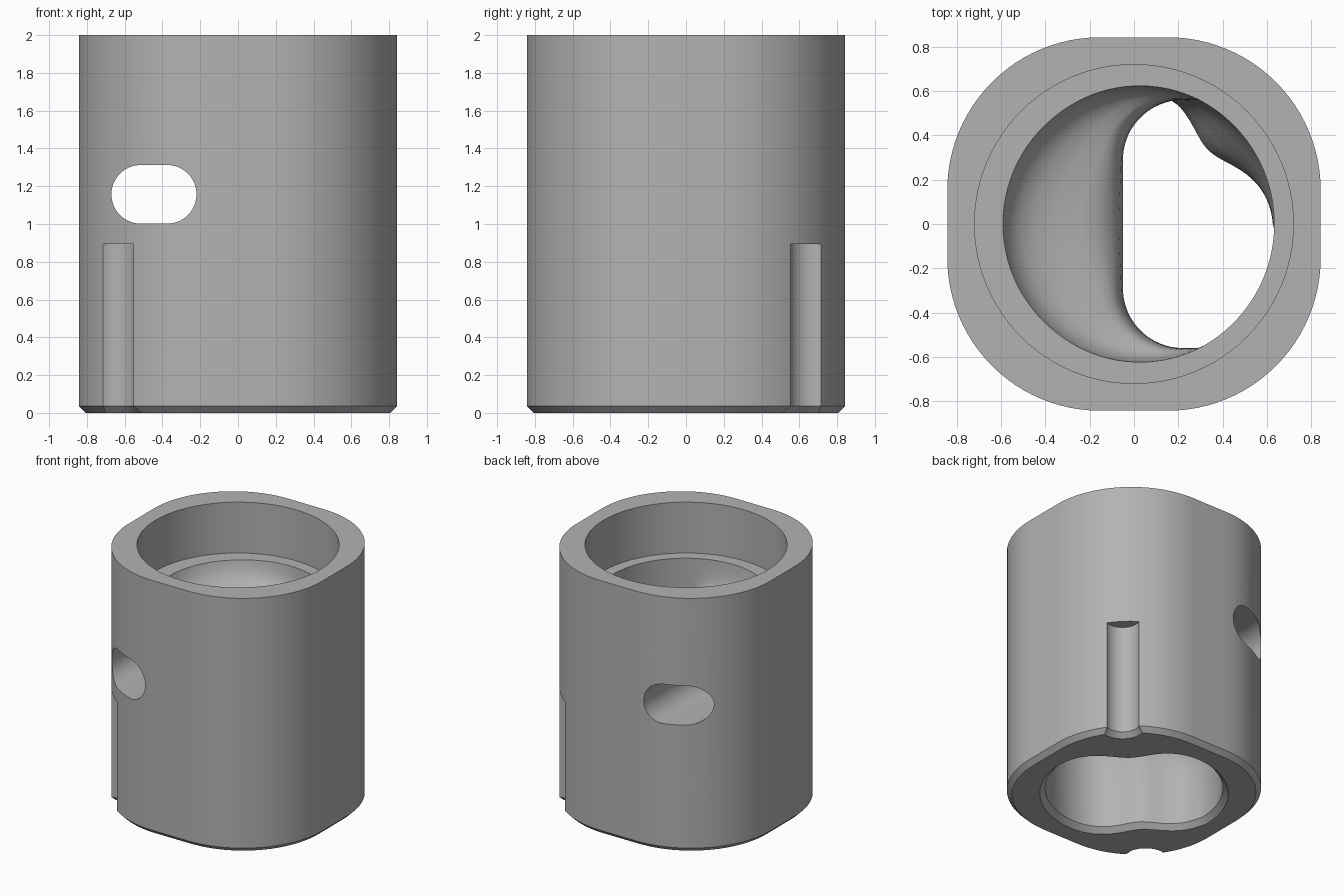
import bpy, bmesh
from math import sin, cos, pi, tau, exp, atan2, hypot, radians

cube = bpy.data.objects.get("Cube")
if cube:
    bpy.data.objects.remove(cube, do_unlink=True)

grey = bpy.data.materials.new("plain grey")
grey.use_nodes = True
color = (0.45, 0.45, 0.45, 1)
grey.diffuse_color = color
grey.node_tree.nodes["Principled BSDF"].inputs["Base Color"].default_value = color


def loft(name, rings):
    """Closed solid through a stack of equal-length point rings."""
    bm = bmesh.new()
    rows = [[bm.verts.new(p) for p in ring] for ring in rings]
    n = len(rows[0])
    for a, b in zip(rows, rows[1:]):
        for i in range(n):
            j = (i + 1) % n
            bm.faces.new((a[i], a[j], b[j], b[i]))
    bm.faces.new(rows[0])
    bm.faces.new(rows[-1])
    bmesh.ops.recalc_face_normals(bm, faces=bm.faces)
    mesh = bpy.data.meshes.new(name)
    bm.to_mesh(mesh)
    bm.free()
    obj = bpy.data.objects.new(name, mesh)
    bpy.context.collection.objects.link(obj)
    mesh.materials.append(grey)
    return obj


def rounded(hx, hy, r, steps=24):
    """Outline of a rounded rectangle."""
    pts = []
    for k, (sx, sy) in enumerate(((1, 1), (-1, 1), (-1, -1), (1, -1))):
        for i in range(steps + 1):
            a = (k + i / steps) * pi / 2
            pts.append((sx * (hx - r) + r * cos(a), sy * (hy - r) + r * sin(a)))
    return pts


def circle(r, x=0, y=0, n=96):
    return [(x + r * cos(tau * i / n), y + r * sin(tau * i / n)) for i in range(n)]


def at(pts, z):
    return [(x, y, z) for x, y in pts]


def cut(target, cutter):
    cutter.hide_render = True
    mod = target.modifiers.new("cut", 'BOOLEAN')
    mod.operation = 'DIFFERENCE'
    mod.solver = 'EXACT'
    mod.object = cutter
    bpy.context.view_layer.objects.active = target
    bpy.ops.object.modifier_apply(modifier=mod.name)
    bpy.data.objects.remove(cutter, do_unlink=True)


# Outer body: rounded square with a chamfered foot
side, corner, bevel = 0.843, 0.69, 0.036
wall = rounded(side, side, corner)
foot = rounded(side - bevel, side - bevel, corner - bevel)
body = loft("sleeve_body", [at(foot, 0), at(wall, bevel), at(wall, 2)])

# Inner cavity: pinched bore that narrows to an off-centre passage
BORE, START = 0.633, 0.2


def in_bore(x, y, pinch):
    a = atan2(y, x)
    if a < 0:
        a += pi
    return hypot(x, y) < BORE - pinch * exp(-((a - pi / 4) / radians(25)) ** 2)


def in_passage(x, y):
    dx, dy = 0.22 - x, abs(y) - 0.29
    return dx < 0.27 and dy < 0.27 and (min(dx, dy) < 0 or hypot(dx, dy) < 0.27)


def reach(a, test):
    lo, hi = 0, 1
    for _ in range(22):
        mid = (lo + hi) / 2
        if test(START + mid * cos(a), mid * sin(a)):
            lo = mid
        else:
            hi = mid
    return lo


def cavity_ring(z, narrow, pinch, flare=0):
    ring = []
    for i in range(120):
        a = tau * i / 120
        wide = reach(a, lambda x, y: in_bore(x, y, pinch))
        tight = min(wide, reach(a, in_passage))
        r = wide + (tight - wide) * narrow + flare
        ring.append((START + r * cos(a), r * sin(a), z))
    return ring


# height, how far it narrows, depth of the pinch
profile = [(0.04, 0, 0.16), (0.42, 0, 0.16), (0.54, 0.04, 0.16), (0.64, 0.14, 0.16),
           (0.72, 0.33, 0.16), (0.78, 0.6, 0.16), (0.83, 0.83, 0.16), (0.89, 0.96, 0.16),
           (0.95, 1, 0.15), (1.03, 1, 0.11), (1.11, 1, 0.05), (1.2, 1, 0.01),
           (1.28, 0.97, 0), (1.34, 0.89, 0), (1.375, 0.79, 0), (1.39, 0.68, 0),
           (1.405, 0.5, 0), (1.43, 0.33, 0), (1.47, 0.2, 0), (1.53, 0.11, 0),
           (1.6, 0.07, 0), (1.63, 0.07, 0)]
rings = [cavity_ring(-0.02, 0, 0.16, 0.06)] + [cavity_ring(*p) for p in profile]
cut(body, loft("cavity_cutter", rings))

# Wide upper socket
cut(body, loft("socket_cutter", [at(circle(0.72), z) for z in (1.6, 2.1)]))

# Cross slot running front to back
slot = rounded(0.225, 0.155, 0.1549)
cut(body, loft("slot_cutter", [[(x - 0.445, y, z + 1.157) for x, z in slot] for y in (-1, 1)]))

# Two shallow corner grooves with flared feet
for s in (1, -1):
    c = 0.667 * s
    spec = ((0.18, -0.02), (0.124, bevel), (0.124, 0.895))
    cut(body, loft("groove_cutter", [at(circle(r, c, c, 48), z) for r, z in spec]))

bpy.ops.object.select_all(action='DESELECT')
body.select_set(True)
bpy.context.view_layer.objects.active = body
bpy.ops.object.shade_smooth_by_angle(angle=radians(30))
